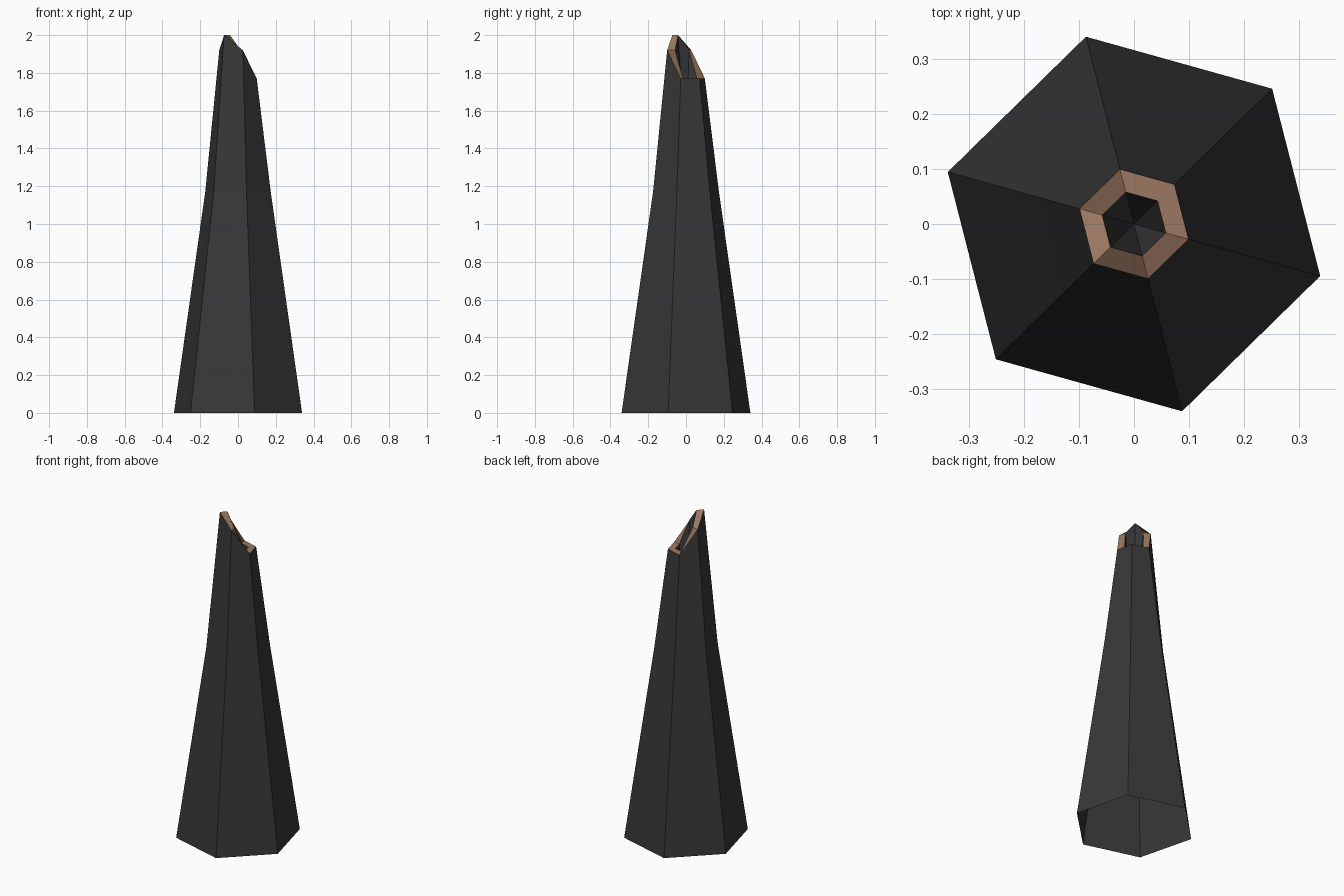
import bpy, bmesh, math

if "Cube" in bpy.data.objects:
    bpy.data.objects.remove(bpy.data.objects["Cube"])


def material(name, rgb):
    m = bpy.data.materials.new(name)
    m.diffuse_color = (*rgb, 1)
    m.use_nodes = True
    m.node_tree.nodes["Principled BSDF"].inputs["Base Color"].default_value = m.diffuse_color
    return m


bark = material("charred bark", (0.038, 0.038, 0.038))
wood = material("bare wood", (0.33, 0.19, 0.12))

START = math.radians(44.4)
# jagged break: heights of the six corners, counter-clockwise from START
BREAK = [1.77, 1.77, 1.92, 2.0, 1.92, 1.77]

bm = bmesh.new()


def ring(radius, heights):
    return [bm.verts.new((radius * math.cos(START + i * math.pi / 3),
                          radius * math.sin(START + i * math.pi / 3), z))
            for i, z in enumerate(heights)]


def bridge(a, b, mat):
    for i in range(6):
        j = (i + 1) % 6
        bm.faces.new((a[i], a[j], b[j], b[i])).material_index = mat


# tapered trunk, open at the bottom
base = ring(0.352, [0] * 6)
middle = ring(0.18, [1.17] * 6)
outer = ring(0.103, BREAK)
inner = ring(0.06, BREAK)
bridge(base, middle, 0)
bridge(middle, outer, 0)

# broken rim
bridge(outer, inner, 1)

# hollow running down to a point
tip = bm.verts.new((0, 0, 1.4))
for i in range(6):
    bm.faces.new((inner[i], inner[(i + 1) % 6], tip))

mesh = bpy.data.meshes.new("broken_trunk")
bm.to_mesh(mesh)
bm.free()
mesh.materials.append(bark)
mesh.materials.append(wood)
trunk = bpy.data.objects.new("broken_trunk", mesh)
bpy.context.collection.objects.link(trunk)
